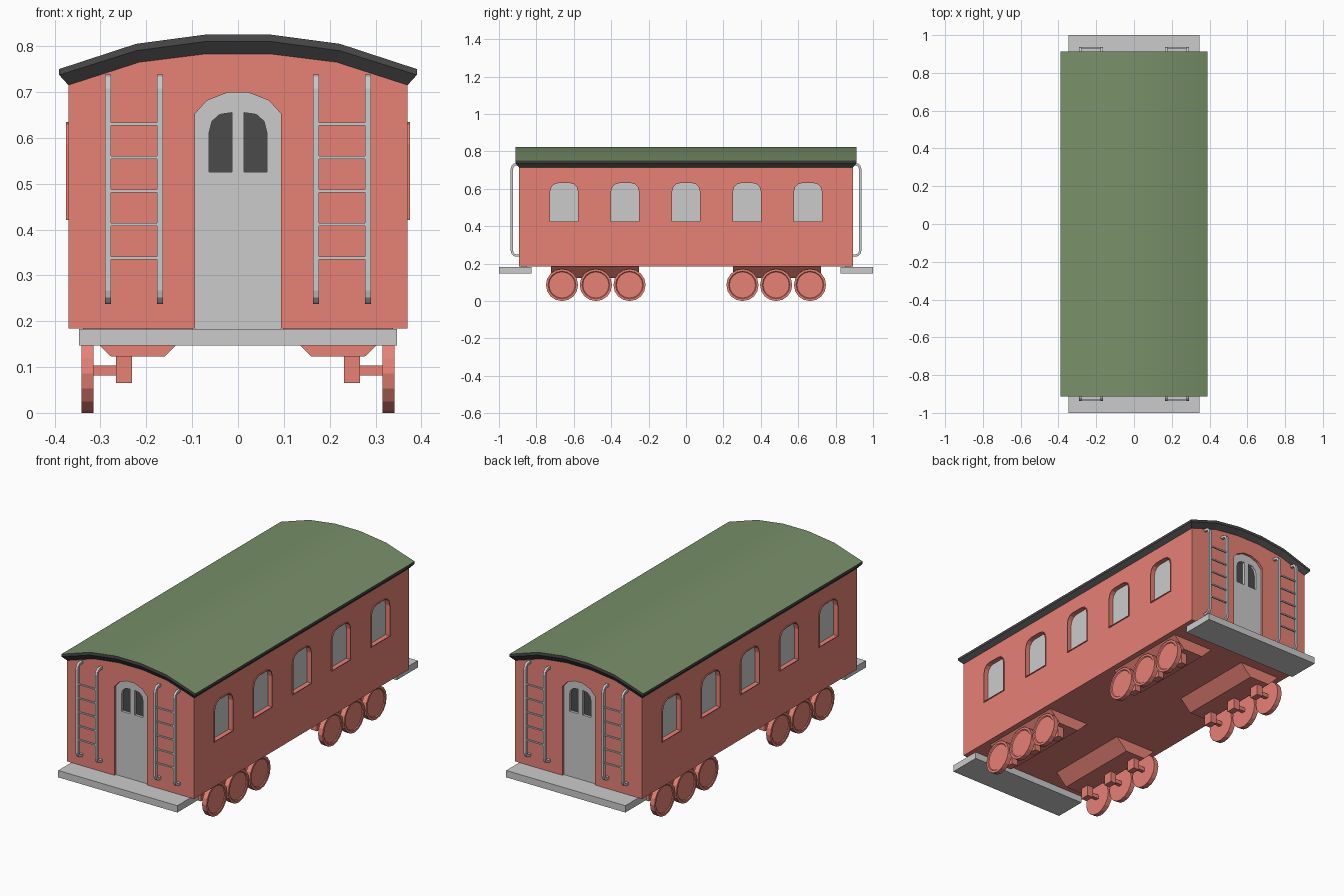
import bpy, bmesh, math

if "Cube" in bpy.data.objects:
    bpy.data.objects.remove(bpy.data.objects["Cube"])


def material(name, rgb):
    m = bpy.data.materials.new(name)
    m.diffuse_color = (*rgb, 1)
    m.use_nodes = True
    m.node_tree.nodes["Principled BSDF"].inputs["Base Color"].default_value = m.diffuse_color
    return m


RED = material("red_paint", (0.8, 0.22, 0.18))
GREEN = material("green_roof", (0.19, 0.28, 0.14))
DARK = material("dark_trim", (0.07, 0.07, 0.07))


def finish(name, bm, *mats):
    bmesh.ops.recalc_face_normals(bm, faces=bm.faces)
    me = bpy.data.meshes.new(name)
    bm.to_mesh(me)
    bm.free()
    for m in mats:
        me.materials.append(m)
    ob = bpy.data.objects.new(name, me)
    bpy.context.collection.objects.link(ob)
    return ob


def place(axis, a, u, v):
    return (a, u, v) if axis == "x" else (u, a, v)


def prism(bm, pts, axis, a, b):
    """Extrude a profile (u, z) along x or y from a to b."""
    lo = [bm.verts.new(place(axis, a, *p)) for p in pts]
    hi = [bm.verts.new(place(axis, b, *p)) for p in pts]
    n = len(pts)
    bm.faces.new(lo)
    bm.faces.new(hi)
    for i in range(n):
        j = (i + 1) % n
        bm.faces.new((lo[i], lo[j], hi[j], hi[i]))


def tube(bm, outer, inner, axis, a, b):
    """Extruded frame between two matching outlines."""
    loops = [[bm.verts.new(place(axis, d, *p)) for p in pts]
             for pts, d in ((outer, a), (outer, b), (inner, b), (inner, a))]
    n = len(outer)
    for k in range(4):
        p, q = loops[k], loops[(k + 1) % 4]
        for i in range(n):
            j = (i + 1) % n
            bm.faces.new((p[i], p[j], q[j], q[i]))


def rect(u0, u1, z0, z1):
    return [(u0, z0), (u1, z0), (u1, z1), (u0, z1)]


def box(bm, x0, x1, y0, y1, z0, z1):
    prism(bm, rect(x0, x1, z0, z1), "y", y0, y1)


def mirror(half):
    return half + [(-u, z) for u, z in reversed(half)]


def shift(pts, du):
    return [(u + du, z) for u, z in pts]


def cut(ob, cutter):
    mod = ob.modifiers.new("cut", "BOOLEAN")
    mod.object = cutter
    mod.solver = "EXACT"
    dg = bpy.context.evaluated_depsgraph_get()
    me = bpy.data.meshes.new_from_object(ob.evaluated_get(dg))
    ob.modifiers.clear()
    ob.data = me
    bpy.data.objects.remove(cutter)


# profiles
EAVE = mirror([(0.37, 0.715), (0.215, 0.765), (0.07, 0.783)])
RIM = mirror([(0.39, 0.737), (0.222, 0.79), (0.072, 0.81)])
TOP = mirror([(0.39, 0.75), (0.222, 0.805), (0.072, 0.825)])
WIN_OUT = mirror([(0.079, 0.421), (0.079, 0.585), (0.071, 0.612), (0.056, 0.628), (0.034, 0.634)])
WIN_IN = mirror([(0.075, 0.425), (0.075, 0.584), (0.068, 0.609), (0.054, 0.624), (0.033, 0.63)])
DOOR = mirror([(0.094, 0.175), (0.094, 0.652), (0.068, 0.681), (0.022, 0.699)])
PANE = [(0.013, 0.525), (0.063, 0.525), (0.063, 0.612), (0.057, 0.636), (0.04, 0.651), (0.013, 0.655)]
WIN_Y = [i * 0.326 for i in range(-2, 3)]

# body with window and door recesses
bm = bmesh.new()
prism(bm, [(-0.37, 0.184), (0.37, 0.184)] + EAVE, "y", -0.893, 0.893)
body = finish("body", bm, RED)
bm = bmesh.new()
for s in (-1, 1):
    for y in WIN_Y:
        prism(bm, shift(WIN_OUT, y), "x", s * 0.33, s * 0.42)
    prism(bm, DOOR, "y", s * 0.85, s * 0.95)
cut(body, finish("body_cutter", bm))

# side windows
frames, glass = bmesh.new(), bmesh.new()
for s in (-1, 1):
    for y in WIN_Y:
        tube(frames, shift(WIN_OUT, y), shift(WIN_IN, y), "x", s * 0.332, s * 0.375)
        prism(glass, shift(WIN_IN, y), "x", s * 0.333, s * 0.35)
finish("window_frames", frames, RED)
finish("window_glass", glass)

# end doors with twin panes
doors, holes, panes = bmesh.new(), bmesh.new(), bmesh.new()
for s in (-1, 1):
    prism(doors, DOOR, "y", s * 0.85, s * 0.88)
    for t in (-1, 1):
        pts = [(t * u, z) for u, z in PANE]
        prism(holes, pts, "y", s * 0.862, s * 0.9)
        prism(panes, pts, "y", s * 0.862, s * 0.866)
door = finish("doors", doors)
cut(door, finish("door_cutter", holes))
finish("door_panes", panes, DARK)

# roof: dark rim, green smooth top
bm = bmesh.new()
rings = []
for pts, y in ((EAVE, 0.893), (RIM, 0.912), (TOP, 0.912)):
    rings.append([bm.verts.new((x, -y, z)) for x, z in pts]
                 + [bm.verts.new((x, y, z)) for x, z in reversed(pts)])
for p, q in zip(rings, rings[1:]):
    for i in range(12):
        j = (i + 1) % 12
        bm.faces.new((p[i], p[j], q[j], q[i]))
t = rings[-1]
for i in range(5):
    f = bm.faces.new((t[i], t[i + 1], t[10 - i], t[11 - i]))
    f.material_index = 1
    f.smooth = True
for e in bm.edges:
    if len({f.material_index for f in e.link_faces}) > 1:
        e.smooth = False
finish("roof", bm, DARK, GREEN)

# end platforms
bm = bmesh.new()
for s in (-1, 1):
    box(bm, -0.347, 0.347, s * 0.825, s, 0.147, 0.183)
finish("platforms", bm)


# ladders: bent rails and rungs
def bracket(y, z0, z1, r):
    """Rounded C-shaped outline leaving the wall and coming back."""
    pts = [(0.885, z0)]
    for cz, start in ((z0 + r, -90), (z1 - r, 0)):
        for k in range(4):
            a = math.radians(start + 30 * k)
            pts.append((y - r + r * math.cos(a), cz + r * math.sin(a)))
    return pts + [(0.885, z1)]


outer = bracket(0.937, 0.237, 0.738, 0.03)
inner = bracket(0.924, 0.25, 0.725, 0.017)
for s, end in ((-1, "front"), (1, "back")):
    bm = bmesh.new()
    for t in (-1, 1):
        for x in (0.1705, 0.2835):
            prism(bm, [(s * y, z) for y, z in outer + inner[::-1]], "x",
                  t * (x - 0.0065), t * (x + 0.0065))
        for i in range(5):
            z = 0.338 + i * 0.073
            box(bm, t * 0.175, t * 0.279, s * 0.927, s * 0.934, z - 0.0035, z + 0.0035)
    finish(end + "_ladders", bm)

# bogies: frame, axle boxes, axles and wheels
FRAME = [(0.097, 0.185), (0.16, 0.123), (0.277, 0.123), (0.34, 0.185)]
WHEEL = [(0.315, 0.086), (0.341, 0.086), (0.341, 0.074), (0.337, 0.07)]
bogies, wheels = bmesh.new(), bmesh.new()
for s in (-1, 1):
    for e in (-1, 1):
        prism(bogies, [(s * x, z) for x, z in FRAME], "y", e * 0.25, e * 0.722)
        for y in (0.302, 0.482, 0.663):
            y *= e
            box(bogies, s * 0.231, s * 0.266, y - 0.025, y + 0.025, 0.065, 0.125)
            box(bogies, s * 0.26, s * 0.318, y - 0.01, y + 0.01, 0.082, 0.103)
            loops = [[wheels.verts.new((s * x, y + r * math.cos(k * math.pi / 8),
                                        0.086 + r * math.sin(k * math.pi / 8)))
                      for k in range(16)] for x, r in WHEEL]
            wheels.faces.new(loops[0])
            wheels.faces.new(loops[-1])
            for p, q in zip(loops, loops[1:]):
                for i in range(16):
                    j = (i + 1) % 16
                    wheels.faces.new((p[i], p[j], q[j], q[i]))
finish("bogies", bogies, RED)
finish("wheels", wheels, RED)
